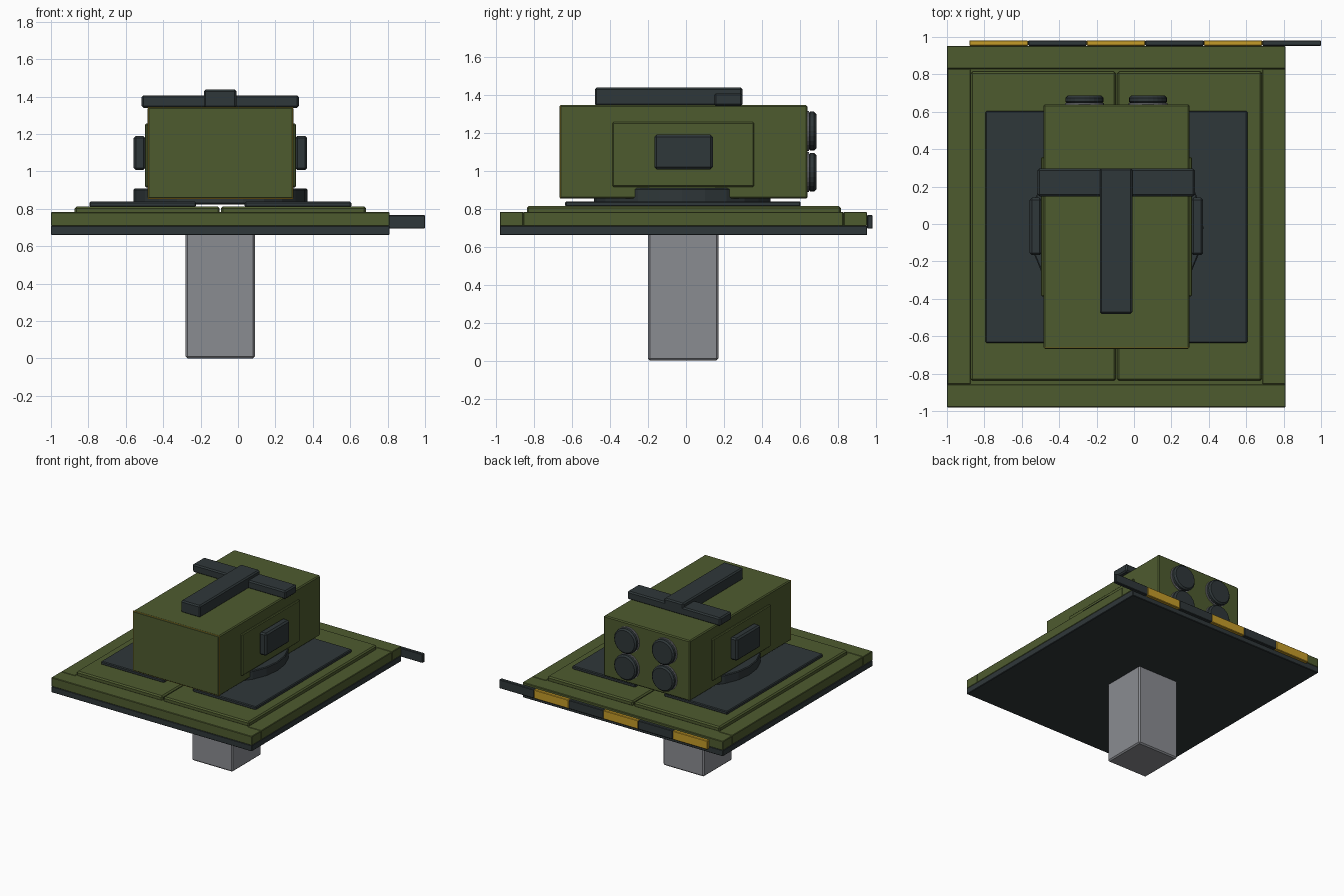
import bpy, bmesh, math
from mathutils import Matrix, Vector

if "Cube" in bpy.data.objects:
    bpy.data.objects.remove(bpy.data.objects["Cube"])


def material(name, rgb):
    m = bpy.data.materials.new(name)
    m.diffuse_color = (*rgb, 1)
    m.use_nodes = True
    m.node_tree.nodes["Principled BSDF"].inputs["Base Color"].default_value = m.diffuse_color
    return m


OLIVE = material("olive green", (0.076, 0.104, 0.028))
DARK = material("dark slate", (0.028, 0.038, 0.041))
GREY = material("steel grey", (0.255, 0.262, 0.285))
YELLOW = material("warning yellow", (0.56, 0.33, 0.022))


def finish(name, bm, mat, bevel):
    me = bpy.data.meshes.new(name)
    bm.to_mesh(me)
    bm.free()
    me.materials.append(mat)
    ob = bpy.data.objects.new(name, me)
    bpy.context.collection.objects.link(ob)
    if bevel:
        mod = ob.modifiers.new("edge bevel", 'BEVEL')
        mod.width = bevel
        mod.segments = 1
        mod.limit_method = 'ANGLE'
        mod.angle_limit = math.radians(40)
    return ob


def box(name, x, y, z, mat, bevel=0.006):
    """Box given as (min, max) pairs on each axis."""
    bm = bmesh.new()
    size = Vector((x[1] - x[0], y[1] - y[0], z[1] - z[0]))
    mid = Vector((sum(x), sum(y), sum(z))) / 2
    bmesh.ops.create_cube(bm, size=1, matrix=Matrix.Translation(mid) @ Matrix.Diagonal((*size, 1)))
    return finish(name, bm, mat, bevel)


def disc(name, centre, radius, depth, mat, axis='Z', sides=24, bevel=0.006):
    bm = bmesh.new()
    m = Matrix.Translation(centre)
    if axis == 'Y':
        m = m @ Matrix.Rotation(math.pi / 2, 4, 'X')
    bmesh.ops.create_cone(bm, cap_ends=True, segments=sides, radius1=radius,
                          radius2=radius, depth=depth, matrix=m)
    return finish(name, bm, mat, bevel)


CX = -0.094  # mirror centre of everything but the striped bar


def span(a, b, side):
    """x range from offsets a..b mirrored about CX."""
    return tuple(sorted((CX + side * a, CX + side * b)))


# Post and deck underside
box("support_post", (-0.28, 0.09), (-0.20, 0.17), (0, 0.67), GREY, 0.01)
box("deck_underside", (-1, 0.81), (-0.98, 0.953), (0.66, 0.71), DARK, 0.004)

# Deck frame and core
box("front_deck_rail", (-1, 0.81), (-0.98, -0.857), (0.708, 0.783), OLIVE, 0.004)
box("back_deck_rail", (-1, 0.81), (0.829, 0.953), (0.708, 0.783), OLIVE, 0.004)
box("deck_core", (-0.9, 0.71), (-0.86, 0.832), (0.70, 0.779), OLIVE, 0)

for side, label in ((-1, "left"), (1, "right")):
    box(label + "_deck_rail", span(0.78, 0.904, side), (-0.857, 0.829), (0.708, 0.783), OLIVE, 0.004)
    box(label + "_deck_panel", span(0.004, 0.779, side), (-0.838, 0.815), (0.77, 0.813), OLIVE, 0.01)
    box(label + "_floor_pad", span(0.13, 0.70, side), (-0.636, 0.604), (0.81, 0.838), DARK)
    # Raised side panel and dark hatch on the housing
    box(label + "_side_panel", span(0.37, 0.404, side), (-0.387, 0.358), (0.915, 1.255), OLIVE)
    box(label + "_side_hatch", span(0.40, 0.464, side), (-0.167, 0.141), (1.007, 1.19), DARK, 0.012)

# Turntable
disc("turntable", (CX, -0.02, 0.866), 0.465, 0.083, DARK)

# Housing, with a yellow front edge plate peeking out of the bevel
box("housing", (-0.483, 0.296), (-0.667, 0.64), (0.853, 1.345), OLIVE, 0.008)
box("front_edge_plate", (-0.482, 0.295), (-0.663, -0.66), (0.854, 1.344), YELLOW, 0)

# T-shaped roof bars
box("roof_cross_bar", (-0.515, 0.325), (0.147, 0.297), (1.34, 1.407), DARK, 0.01)
box("roof_long_bar", (-0.183, -0.008), (-0.48, 0.298), (1.34, 1.438), DARK, 0.01)

# Four round ports on the back
for i, x in enumerate((-0.265, 0.075)):
    for j, z in enumerate((0.992, 1.208)):
        disc(f"port_ring_{i}{j}", (x, 0.641, z), 0.105, 0.012, GREY, 'Y', bevel=0)
        disc(f"port_cap_{i}{j}", (x, 0.664, z), 0.102, 0.044, DARK, 'Y', bevel=0.012)

# Striped warning bar along the back edge
step = 1.88 / 6
for i in range(6):
    x0 = -0.88 + i * step
    box(f"warning_bar_{i}", (x0, x0 + step), (0.953, 0.982), (0.694, 0.766),
        DARK if i % 2 else YELLOW, 0.004)
